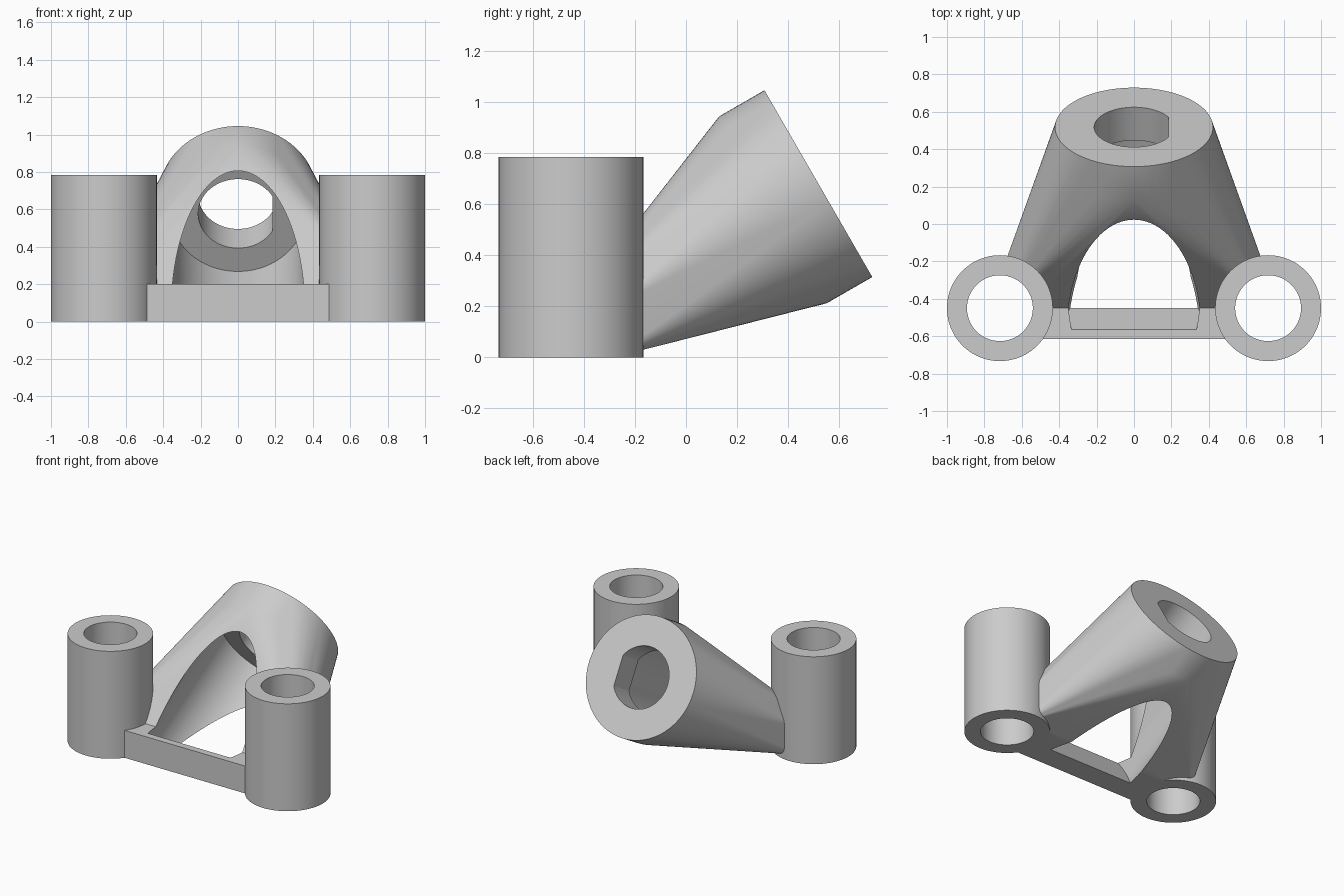
import bpy, bmesh, math
from mathutils import Matrix, Vector

cube = bpy.data.objects.get("Cube")
if cube:
    bpy.data.objects.remove(cube, do_unlink=True)

metal = bpy.data.materials.new("plain grey")
metal.use_nodes = True
grey = (0.6, 0.6, 0.6, 1)
metal.diffuse_color = grey
metal.node_tree.nodes["Principled BSDF"].inputs["Base Color"].default_value = grey

TUBE_X, TUBE_Y, TUBE_R, BORE_R, TUBE_H = 0.717, -0.45, 0.283, 0.176, 0.785
BAR_HALF, BAR_H = 0.165, 0.2
TILT = math.radians(30)
AXIS = Vector((0, math.cos(TILT), math.sin(TILT)))
END = Vector((0, 0.518, 0.68))      # centre of the tilted end face
COLLAR_R, COLLAR_L = 0.422, 0.205


def make(name, bm):
    bmesh.ops.recalc_face_normals(bm, faces=bm.faces)
    mesh = bpy.data.meshes.new(name)
    bm.to_mesh(mesh)
    bm.free()
    mesh.materials.append(metal)
    obj = bpy.data.objects.new(name, mesh)
    bpy.context.collection.objects.link(obj)
    return obj


def add_cylinder(bm, radius, start, end, sides=96):
    """Cylinder between two points."""
    span = end - start
    turn = span.to_track_quat('Z', 'Y').to_matrix().to_4x4()
    place = Matrix.Translation((start + end) / 2) @ turn
    return bmesh.ops.create_cone(bm, cap_ends=True, segments=sides, radius1=radius,
                                 radius2=radius, depth=span.length, matrix=place)["verts"]


def add_box(bm, low, high):
    low, high = Vector(low), Vector(high)
    place = Matrix.Translation((low + high) / 2) @ Matrix.Diagonal((*(high - low), 1))
    bmesh.ops.create_cube(bm, size=1, matrix=place)


def cylinder(name, radius, start, end):
    bm = bmesh.new()
    add_cylinder(bm, radius, Vector(start), Vector(end))
    return make(name, bm)


def combine(target, other, operation):
    mod = target.modifiers.new(operation, 'BOOLEAN')
    mod.operation, mod.solver, mod.object = operation, 'EXACT', other
    bpy.context.view_layer.objects.active = target
    bpy.ops.object.modifier_apply(modifier=mod.name)
    bpy.data.objects.remove(other, do_unlink=True)


# Tapered body: hull from the tilted collar down to the foot strip
bm = bmesh.new()
add_cylinder(bm, COLLAR_R, END - AXIS * COLLAR_L, END)
add_box(bm, (-TUBE_X, TUBE_Y, 0), (TUBE_X, TUBE_Y + BAR_HALF, BAR_H))
bmesh.ops.delete(bm, geom=bm.faces[:], context='FACES_ONLY')
bmesh.ops.delete(bm, geom=bm.edges[:], context='EDGES_FACES') if bm.edges else None
bmesh.ops.convex_hull(bm, input=bm.verts[:])
loose = [v for v in bm.verts if not v.link_faces]
bmesh.ops.delete(bm, geom=loose, context='VERTS')
bmesh.ops.dissolve_limit(bm, angle_limit=0.001, verts=bm.verts[:], edges=bm.edges[:])
bracket = make("tilted_collar_bracket", bm)

# Cross bar between the tubes
bm = bmesh.new()
add_box(bm, (-TUBE_X, TUBE_Y - BAR_HALF, 0), (TUBE_X, TUBE_Y + BAR_HALF / 2, BAR_H))
combine(bracket, make("cross_bar", bm), 'UNION')

# Upright tubes
for side in (-1, 1):
    x = side * TUBE_X
    combine(bracket, cylinder("tube", TUBE_R, (x, TUBE_Y, 0), (x, TUBE_Y, TUBE_H)), 'UNION')

# Arched hollow through the body, ending in the bar
inner = END - AXIS * COLLAR_L
combine(bracket, cylinder("hollow", 0.357, inner - AXIS * 0.972, inner), 'DIFFERENCE')

# Tube bores
for side in (-1, 1):
    x = side * TUBE_X
    combine(bracket, cylinder("bore", BORE_R, (x, TUBE_Y, -1), (x, TUBE_Y, 2)), 'DIFFERENCE')

# Collar hole with one flat side
bm = bmesh.new()
for v in add_cylinder(bm, 0.213, END - AXIS * 0.4, END + AXIS * 0.1):
    v.co.x = min(v.co.x, 0.184)
combine(bracket, make("flatted_hole", bm), 'DIFFERENCE')

bpy.ops.object.select_all(action='DESELECT')
bracket.select_set(True)
bpy.context.view_layer.objects.active = bracket
bpy.ops.object.shade_smooth_by_angle(angle=math.radians(25))
